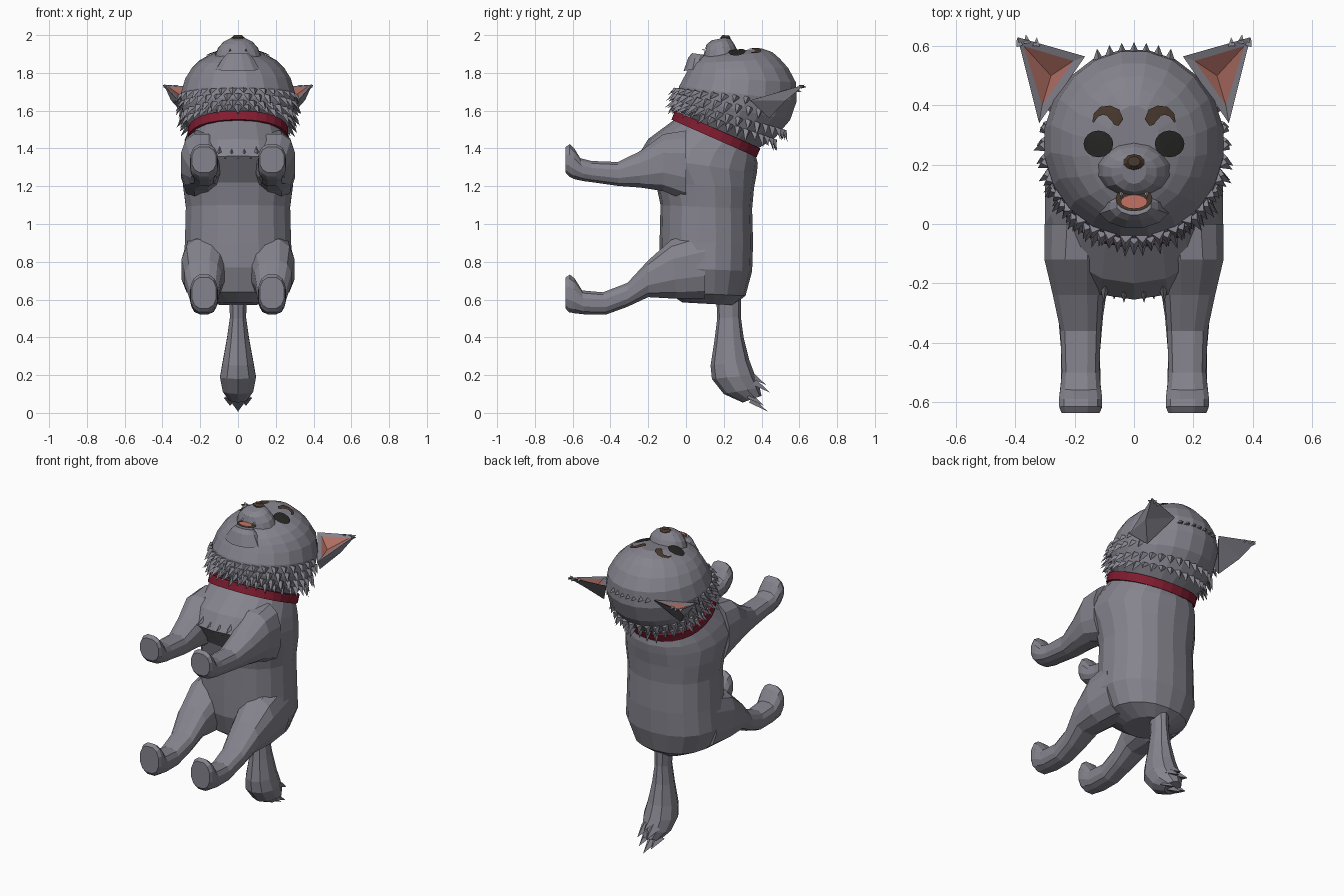
import bpy, bmesh, math, random
from mathutils import Vector
from mathutils.bvhtree import BVHTree

if "Cube" in bpy.data.objects:
    bpy.data.objects.remove(bpy.data.objects["Cube"])

random.seed(4)


def material(name, rgb):
    m = bpy.data.materials.new(name)
    m.diffuse_color = (*rgb, 1)
    m.use_nodes = True
    m.node_tree.nodes["Principled BSDF"].inputs["Base Color"].default_value = m.diffuse_color
    return m


FUR = material("grey fur", (0.235, 0.23, 0.27))
RED = material("collar red", (0.22, 0.012, 0.03))
PINK = material("ear pink", (0.42, 0.15, 0.12))
BLACK = material("eye black", (0.02, 0.02, 0.018))
BROWN = material("dark brown", (0.065, 0.04, 0.027))
TONGUE = material("tongue pink", (0.55, 0.17, 0.13))
WHITE = material("tooth white", (0.7, 0.7, 0.66))


def finish(name, bm, mats, recalc=True):
    if recalc:
        bmesh.ops.recalc_face_normals(bm, faces=bm.faces)
    me = bpy.data.meshes.new(name)
    bm.to_mesh(me)
    ob = bpy.data.objects.new(name, me)
    bpy.context.collection.objects.link(ob)
    for m in mats:
        me.materials.append(m)
    return ob


def ring_point(sec, a, power=2.2, xc=0.0):
    """Point on a superellipse spanned by two (y, z) points and a half width."""
    (y0, z0), (y1, z1), hw = sec[:3]
    s = lambda v: math.copysign(abs(v) ** (2 / power), v)
    c, k = s(math.cos(a)), s(math.sin(a))
    return Vector((xc + hw * c, (y0 + y1) / 2 + (y1 - y0) / 2 * k,
                   (z0 + z1) / 2 + (z1 - z0) / 2 * k))


def loft(bm, secs, segs=16, power=2.2, side=1):
    rings = []
    for sec in secs:
        xc = sec[3] * side if len(sec) > 3 else 0
        rings.append([bm.verts.new(ring_point(sec, 2 * math.pi * (i + .5) / segs, power, xc))
                      for i in range(segs)])
    for r, q in zip(rings, rings[1:]):
        for i in range(segs):
            j = (i + 1) % segs
            bm.faces.new((r[i], r[j], q[j], q[i]))
    bm.faces.new(rings[0])
    bm.faces.new(rings[-1])


def spike(bm, base, direction, out, length, width):
    d, o = direction.normalized(), out.normalized()
    s = d.cross(o).normalized() * width
    p = base - o * .012
    v = [bm.verts.new(q) for q in (p + s, p - s, p + o * (.012 + width * .6), base + d * length)]
    for f in ((0, 1, 2), (0, 1, 3), (1, 2, 3), (2, 0, 3)):
        bm.faces.new([v[i] for i in f])


# Body, bottom to neck
bm = bmesh.new()
loft(bm, [((-.02, .585), (.25, .57), .13), ((-.10, .64), (.315, .62), .24),
          ((-.14, .77), (.35, .75), .295), ((-.14, .9), (.355, .9), .285),
          ((-.135, 1.1), (.35, 1.08), .28), ((-.16, 1.22), (.36, 1.19), .295),
          ((-.255, 1.36), (.375, 1.27), .305), ((-.2, 1.45), (.38, 1.32), .285),
          ((-.065, 1.55), (.37, 1.36), .25), ((-.0, 1.62), (.36, 1.43), .2)], 18)
for i in range(9):  # chest tufts
    x = (i - 4) * .032
    spike(bm, Vector((x, -.2, 1.37 + .03 * (i % 2))), Vector((x * .8, -.8, -.35)),
          Vector((0, -.4, .8)), .06 + .012 * (i % 2), .022)
finish("body", bm, [FUR])

# Legs
FRONT = [((.0, 1.5), (.0, 1.12), .12, .185), ((-.12, 1.48), (-.12, 1.17), .11, .195),
         ((-.24, 1.39), (-.24, 1.19), .088, .188), ((-.36, 1.33), (-.36, 1.2), .07, .18),
         ((-.5, 1.335), (-.5, 1.22), .065, .18), ((-.56, 1.35), (-.54, 1.225), .07, .18),
         ((-.59, 1.4), (-.59, 1.235), .075, .18), ((-.615, 1.425), (-.62, 1.25), .074, .18),
         ((-.637, 1.41), (-.637, 1.27), .066, .18)]
REAR = [((.1, .98), (.1, .6), .12, .17), ((-.08, .92), (-.05, .6), .122, .18),
        ((-.2, .81), (-.2, .61), .1, .185), ((-.31, .69), (-.31, .56), .078, .18),
        ((-.44, .64), (-.42, .52), .067, .18), ((-.55, .65), (-.54, .52), .069, .18),
        ((-.59, .715), (-.59, .525), .075, .18), ((-.615, .735), (-.62, .53), .074, .18),
        ((-.637, .72), (-.637, .55), .066, .18)]
for name, secs in (("front_leg", FRONT), ("rear_leg", REAR)):
    for side, label in ((1, "right"), (-1, "left")):
        bm = bmesh.new()
        loft(bm, secs, 12, 2.5, side)
        finish(f"{name}_{label}", bm, [FUR])

# Tail with pointed tufts
bm = bmesh.new()
loft(bm, [((.16, .64), (.29, .64), .05), ((.165, .5), (.29, .51), .045),
          ((.15, .38), (.305, .4), .062), ((.13, .25), (.335, .28), .086),
          ((.137, .18), (.365, .2), .1), ((.2, .1), (.39, .135), .085),
          ((.3, .055), (.40, .09), .05)], 10, 2)
for x, y, z, l in ((0, .34, .065, .11), (.04, .33, .09, .1), (-.04, .33, .09, .1),
                   (.03, .36, .16, .1), (-.03, .36, .16, .1), (0, .34, .2, .1)):
    spike(bm, Vector((x, y, z)), Vector((x * .5, .8, -.5)), Vector((x, .5, .8)), l, .035)
finish("tail", bm, [FUR])

# Collar
bm = bmesh.new()
loft(bm, [((-.078, 1.553), (.375, 1.353), .265), ((-.06, 1.6), (.395, 1.4), .265)], 28)
finish("collar", bm, [RED])

# Head
bm = bmesh.new()
loft(bm, [((-.02, 1.58), (.385, 1.4), .235), ((-.05, 1.62), (.47, 1.45), .275),
          ((-.055, 1.67), (.555, 1.55), .3), ((-.04, 1.73), (.59, 1.65), .305),
          ((-.01, 1.785), (.585, 1.75), .283), ((.01, 1.82), (.545, 1.825), .25),
          ((.03, 1.85), (.5, 1.875), .21), ((.06, 1.875), (.46, 1.91), .155),
          ((.1, 1.9), (.4, 1.93), .09)], 20, 2)
tree = BVHTree.FromBMesh(bm)
finish("head", bm, [FUR])

# Muzzle and lower jaw
bm = bmesh.new()
loft(bm, [((.08, 1.84), (.29, 1.88), .135), ((.098, 1.915), (.26, 1.945), .108),
          ((.108, 1.95), (.24, 1.975), .078), ((.135, 1.972), (.225, 1.99), .042)], 14, 2)
finish("muzzle", bm, [FUR])
bm = bmesh.new()
loft(bm, [((-.015, 1.81), (.12, 1.83), .12), ((.01, 1.88), (.11, 1.875), .083),
          ((.03, 1.905), (.1, 1.895), .06)], 12, 2)
finish("lower_jaw", bm, [FUR])

# Fur ruff around the cheeks and neck, and crown tufts
bm = bmesh.new()
down = Vector((0, -.406, -.914))
ROWS = [(((-.05, 1.72), (.585, 1.64), .305), .25, .05),
        (((-.055, 1.69), (.565, 1.58), .302), .6, .06),
        (((-.055, 1.655), (.52, 1.5), .29), 2, .065),
        (((-.05, 1.63), (.47, 1.45), .278), 2, .06)]
for k, (sec, limit, length) in enumerate(ROWS):
    mid = Vector((0, (sec[0][0] + sec[1][0]) / 2, (sec[0][1] + sec[1][1]) / 2))
    for i in range(34):
        a = 2 * math.pi * (i + .5 * (k % 2)) / 34
        if math.sin(a) < limit:
            p = ring_point(sec, a, 2)
            o = (p - mid).normalized()
            spike(bm, p, down * .8 + o * random.uniform(.3, .6), o,
                  length * random.uniform(.85, 1.25), .024)
for i in range(7):
    x = (i - 3) * .04
    spike(bm, Vector((x, .575 - x * x * 1.5, 1.71)), Vector((x, 1, -.3)), Vector((0, .4, 1)), .04, .02)
finish("ruff", bm, [FUR])

# Ears: grey shell with a hollow pink inside
EAR = [(.32, .34, 1.655), (.165, .565, 1.72), (.393, .63, 1.738),   # outline
       (.31, .40, 1.66), (.205, .55, 1.71), (.372, .6, 1.728),      # pink edge
       (.28, .5, 1.665), (.27, .44, 1.56), (.355, .53, 1.655)]      # hollow, back, bulge
for side, label in ((1, "right"), (-1, "left")):
    bm = bmesh.new()
    v = [bm.verts.new((x * side, y, z)) for x, y, z in EAR]
    for f in ((0, 1, 4, 3), (1, 2, 5, 4), (2, 0, 3, 5), (0, 8, 2), (0, 7, 8),
              (7, 1, 8), (1, 2, 8), (0, 7, 1)):
        bm.faces.new([v[i] for i in f])
    for f in ((3, 4, 6), (4, 5, 6), (5, 3, 6)):
        bm.faces.new([v[i] for i in f]).material_index = 1
    for x, y in ((.385, .6), (.36, .61), (.33, .6)):
        spike(bm, Vector((x * side, y, 1.725)), Vector((side * (x - .34) * 4, .5, 0)),
              Vector((0, 0, -1)), .03, .012)
    finish(f"ear_{label}", bm, [FUR, PINK])


def plate(name, rows, mat, height=None, closed=False):
    """Thin patch from rows of (x, y), laid on the head or at a given height."""
    bm = bmesh.new()
    grid = []
    for row in rows:
        line = []
        for x, y in row:
            z = height
            if z is None:
                z = tree.ray_cast(Vector((x, y, 3)), Vector((0, 0, -1)))[0].z + .007
            line.append(bm.verts.new((x, y, z)))
        grid.append(line)
    for r, q in zip(grid, grid[1:]):
        n = len(r)
        for i in range(n if closed else n - 1):
            bm.faces.new((r[i], r[(i + 1) % n], q[(i + 1) % n], q[i]))
    bm.normal_update()
    for f in bm.faces:
        if f.normal.z < 0:
            f.normal_flip()
    finish(name, bm, [mat], False)


def disc(cx, cy, rx, ry):
    return [[(cx + rx * r * math.cos(i * math.pi / 8), cy + ry * r * math.sin(i * math.pi / 8))
             for i in range(16)] for r in (.01, .35, .7, 1)]


# Eyes and comma-shaped brows
BROW = [(.138, .343, .003), (.128, .368, .009), (.108, .382, .014), (.085, .382, .018),
        (.066, .37, .023), (.055, .35, .019), (.06, .333, .008)]
for side, label in ((1, "right"), (-1, "left")):
    plate(f"eye_{label}", disc(.12 * side, .27, .05, .045), BLACK, closed=True)
    rows = []
    for i, (x, y, w) in enumerate(BROW):
        a, b = BROW[max(i - 1, 0)], BROW[min(i + 1, len(BROW) - 1)]
        n = Vector((a[1] - b[1], b[0] - a[0])).normalized()
        rows.append([((x + n.x * w * t) * side, y + n.y * w * t) for t in (-1, 0, 1)])
    plate(f"brow_{label}", rows, BROWN)

# Mouth, tongue, teeth and nose
plate("mouth", disc(0, .085, .062, .042), BROWN, 1.91, True)
plate("tongue", disc(0, .075, .045, .024), TONGUE, 1.916, True)
bm = bmesh.new()
for x in (-.042, .042):
    spike(bm, Vector((x, .108, 1.925)), Vector((0, -1, 0)), Vector((0, 0, 1)), .025, .007)
finish("teeth", bm, [WHITE])
bm = bmesh.new()
loft(bm, [((.18, 1.965), (.235, 1.965), .034), ((.183, 1.988), (.236, 1.985), .037),
          ((.195, 2.0), (.228, 1.998), .022)], 10, 2)
finish("nose", bm, [BROWN])
